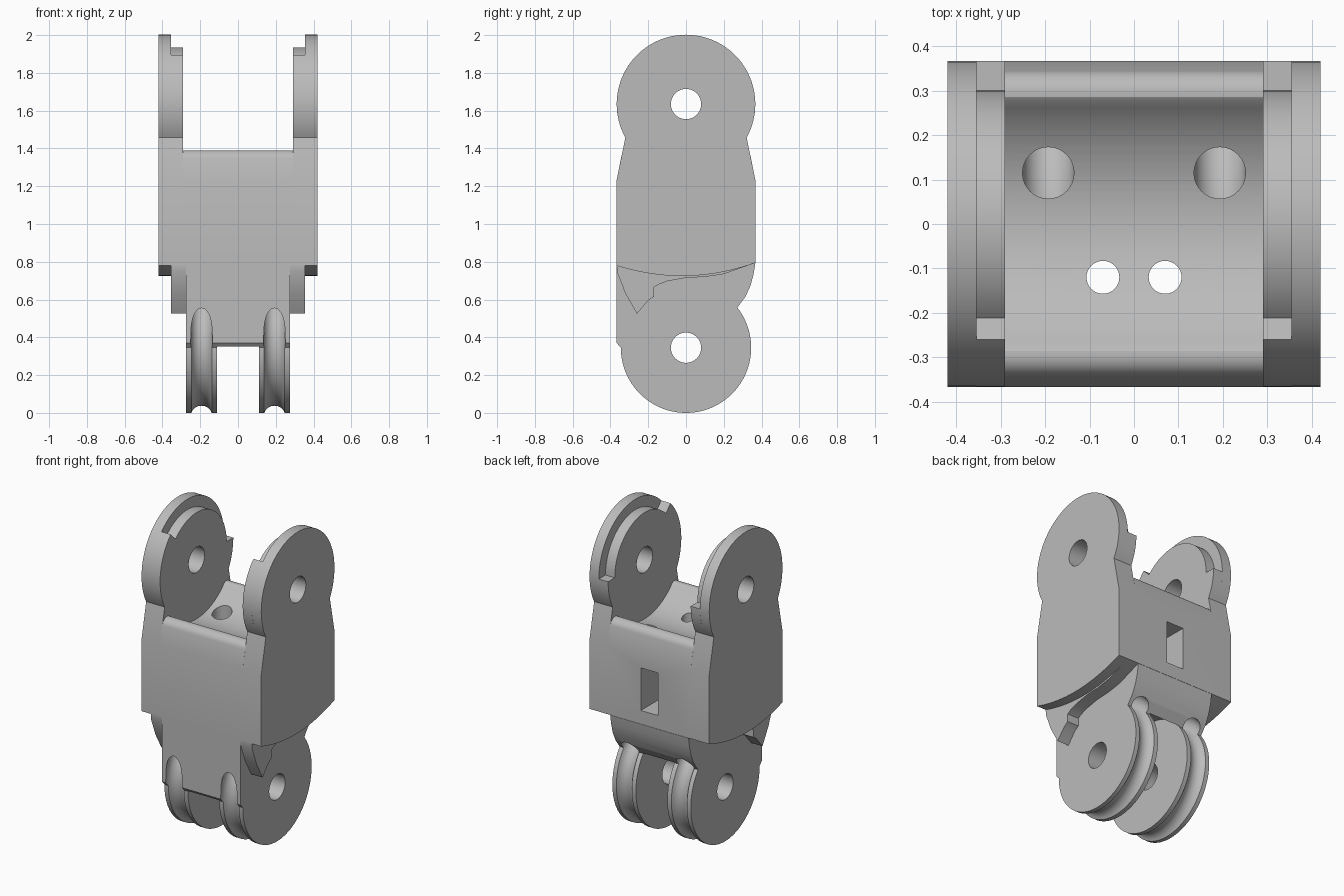
import bpy, bmesh
from math import sin, cos, radians, sqrt, pi
from mathutils import Matrix

cube = bpy.data.objects.get("Cube")
if cube:
    bpy.data.objects.remove(cube)

grey = bpy.data.materials.new("plain_grey")
grey.use_nodes = True
grey.diffuse_color = (0.5, 0.5, 0.5, 1)
grey.node_tree.nodes["Principled BSDF"].inputs["Base Color"].default_value = grey.diffuse_color

HALF = 0.367          # half depth of the link
TOP, LOW = 1.635, 0.345  # heights of the two pivots


def finish(name, bm):
    bmesh.ops.recalc_face_normals(bm, faces=bm.faces)
    mesh = bpy.data.meshes.new(name)
    bm.to_mesh(mesh)
    bm.free()
    obj = bpy.data.objects.new(name, mesh)
    bpy.context.collection.objects.link(obj)
    mesh.materials.append(grey)
    return obj


def prism(name, pts, x0, x1):
    """Extrude a (y, z) profile along x."""
    bm = bmesh.new()
    face = bm.faces.new([bm.verts.new((x0, y, z)) for y, z in pts])
    ext = bmesh.ops.extrude_face_region(bm, geom=[face])
    moved = [v for v in ext["geom"] if isinstance(v, bmesh.types.BMVert)]
    bmesh.ops.translate(bm, verts=moved, vec=(x1 - x0, 0, 0))
    return finish(name, bm)


def arc(cz, r, a0, a1, n, cy=0):
    return [(cy + r * cos(radians(a0 + (a1 - a0) * i / n)),
             cz + r * sin(radians(a0 + (a1 - a0) * i / n))) for i in range(n + 1)]


def disc(name, cz, r, x0, x1):
    return prism(name, arc(cz, r, 0, 354, 59), x0, x1)


def tube(name, x, y, r, z0, z1):
    bm = bmesh.new()
    bmesh.ops.create_cone(bm, cap_ends=True, segments=32, radius1=r, radius2=r, depth=z1 - z0,
                          matrix=Matrix.Translation((x, y, (z0 + z1) / 2)))
    return finish(name, bm)


def ring(name, x, cz, major, minor, n=72, m=20):
    """Torus around the x axis."""
    bm = bmesh.new()
    loops = []
    for i in range(n):
        a = 2 * pi * i / n
        loop = []
        for j in range(m):
            b = 2 * pi * j / m
            r = major + minor * cos(b)
            loop.append(bm.verts.new((x + minor * sin(b), r * cos(a), cz + r * sin(a))))
        loops.append(loop)
    for i in range(n):
        for j in range(m):
            p, q = loops[i], loops[(i + 1) % n]
            bm.faces.new((p[j], q[j], q[(j + 1) % m], p[(j + 1) % m]))
    return finish(name, bm)


def cut(obj, cutters):
    for c in cutters:
        c.hide_render = True
        mod = obj.modifiers.new("cut", "BOOLEAN")
        mod.operation, mod.solver, mod.object = "DIFFERENCE", "EXACT", c
    graph = bpy.context.evaluated_depsgraph_get()
    mesh = bpy.data.meshes.new_from_object(obj.evaluated_get(graph))
    obj.modifiers.clear()
    obj.data = mesh


def under(y):
    """Curved underside of the upper half."""
    return 0.725 + 0.46 * y * y + 0.02 * y


underside = [(y, under(y)) for y in [HALF * (i / 10 - 1) for i in range(21)]]
ear_angle = -29
shoulder = (HALF, 1.235)
lower_edge = underside + [shoulder]
front_shoulder = [(-HALF, 1.235)]

# Profiles of the fork arms, the inner layer having a stepped rim
full_ear = lower_edge + arc(TOP, HALF, ear_angle, 180 - ear_angle, 60) + front_shoulder
stepped_ear = (lower_edge + arc(TOP, HALF, ear_angle, 0, 8) + arc(TOP, 0.30, 0, 135, 36)
               + arc(TOP, HALF, 135, 180 - ear_angle, 20) + front_shoulder)

# Stop wedge under each side
wedge = underside + [(0.2, 0.735), (0.1, 0.72), (0, 0.715), (-0.1, 0.697), (-0.145, 0.68),
                     (-0.17, 0.665), (-0.17, 0.615), (-0.2, 0.595), (-0.26, 0.525),
                     (-0.32, 0.63), (-0.365, 0.745)]

pivot_top = disc("pivot_cutter_top", TOP, 0.08, -1, 1)
pivot_low = disc("pivot_cutter_low", LOW, 0.08, -1, 1)
parts, cutters = [], [pivot_top, pivot_low]

for side, s in (("left", 1), ("right", -1)):
    outer = prism(side + "_outer_arm", full_ear, s * 0.355, s * 0.42)
    inner = prism(side + "_inner_arm", stepped_ear, s * 0.29, s * 0.355)
    for arm in (outer, inner):
        cut(arm, [pivot_top])
    parts += [outer, inner, prism(side + "_stop_wedge", wedge, s * 0.275, s * 0.355)]

# Saddle between the arms, with rounded lips
lip = arc(1.34, 0.05, 10, 100, 8, 0.295)
bed_z = TOP - sqrt(0.375 ** 2 - 0.286 ** 2)
bed = [(y, TOP - sqrt(0.375 ** 2 - y * y)) for y in [0.28 * (1 - i / 16) for i in range(33)]]
saddle_pts = lower_edge + lip + bed + [(-y, z) for y, z in reversed(lip)] + front_shoulder
saddle = prism("saddle_block", saddle_pts, -0.29, 0.29)

# Lower block with the pulley-shaped knuckles
lower_pts = (arc(LOW, LOW, 38, -180, 64)
             + [(-HALF, 0.37), (-HALF, 0.78), (HALF, 0.793), (0.358, 0.735), (0.342, 0.675),
                (0.315, 0.615)])
lower = prism("lower_block", lower_pts, -0.275, 0.275)

# Cord channels, small holes, rear window and knuckle gap
channels, grooves = [], []
for s in (1, -1):
    channels.append(tube("channel_cutter", s * 0.193, 0.115, 0.058, 0.69, 1.6))
    channels.append(tube("hole_cutter", s * 0.07, -0.12, 0.037, 0.5, 1.6))
    grooves.append(ring("groove_cutter", s * 0.193, LOW, 0.365, 0.058))
window = prism("window_cutter", [(0.15, 0.88), (0.5, 0.88), (0.5, 1.15), (0.15, 1.15)],
               -0.06, 0.06)
gap = disc("gap_cutter", LOW, 0.35, -0.11, 0.11)
cut(saddle, channels + [window])
cut(lower, [gap, pivot_low] + grooves + channels)
parts += [saddle, lower]
cutters += channels + grooves + [window, gap]

for c in cutters:
    bpy.data.objects.remove(c)

# Smooth the curved faces and keep the corners crisp
bpy.ops.object.select_all(action="DESELECT")
for p in parts:
    p.select_set(True)
bpy.context.view_layer.objects.active = parts[0]
bpy.ops.object.shade_smooth_by_angle(angle=radians(25))
